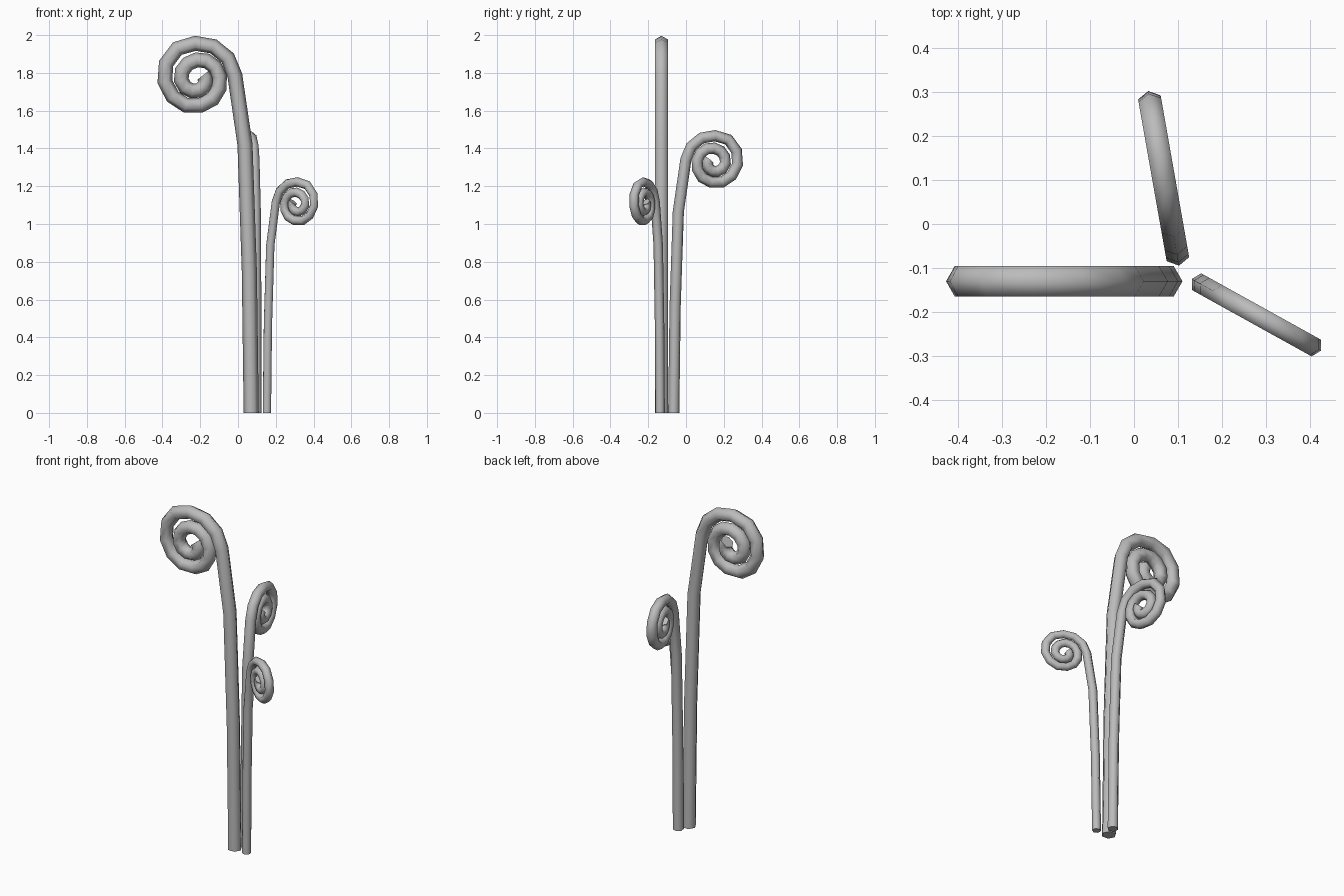
import bpy, bmesh
from math import cos, sin, pi, radians
from mathutils import Vector

if "Cube" in bpy.data.objects:
    bpy.data.objects.remove(bpy.data.objects["Cube"], do_unlink=True)

grey = bpy.data.materials.new("plain grey")
grey.use_nodes = True
colour = (0.5, 0.5, 0.5, 1)
grey.diffuse_color = colour
grey.node_tree.nodes["Principled BSDF"].inputs["Base Color"].default_value = colour

SIDES, RADIUS = 6, 0.04


def frond_path():
    """Stem and curled head in the frond's own plane: (outward, up)."""
    points = [Vector(p) for p in ((0, 0), (0.01, 0.75), (0.033, 1.42))]
    radii = [0.194, 0.19, 0.188, 0.187, 0.194, 0.188, 0.178, 0.166, 0.156,
             0.142, 0.132, 0.121, 0.113, 0.108, 0.103, 0.099, 0.096, 0.094,
             0.091, 0.083, 0.073, 0.062, 0.051, 0.042, 0.036, 0.03]
    for i, r in enumerate(radii):
        a = radians(5 + 30 * i)
        points.append(Vector((0.28 - r * cos(a), 1.77 + r * sin(a))))
    return points


def frond(name, base, heading, scale):
    """Sweep a hexagon, corner outward, along the path."""
    out = Vector((cos(radians(heading)), sin(radians(heading)), 0))
    side, up = Vector((-out.y, out.x, 0)), Vector((0, 0, 1))
    path = frond_path()
    bm = bmesh.new()
    rings = []
    for i, p in enumerate(path):
        before = (p - path[i - 1]).normalized() if i else Vector((0, 1))
        after = (path[i + 1] - p).normalized() if i + 1 < len(path) else before
        t = (before + after).normalized() if i else before
        normal = out * t.y - up * t.x
        centre = Vector((base[0], base[1], 0)) + (out * p.x + up * p.y) * scale
        rings.append([bm.verts.new(centre + RADIUS * scale *
                      (normal * cos(2 * pi * k / SIDES) + side * sin(2 * pi * k / SIDES)))
                      for k in range(SIDES)])
    for a, b in zip(rings, rings[1:]):
        for k in range(SIDES):
            n = (k + 1) % SIDES
            bm.faces.new((a[k], a[n], b[n], b[k]))
    bm.faces.new(rings[0])
    bm.faces.new(rings[-1])
    bmesh.ops.recalc_face_normals(bm, faces=bm.faces)
    mesh = bpy.data.meshes.new(name)
    bm.to_mesh(mesh)
    bm.free()
    mesh.materials.append(grey)
    obj = bpy.data.objects.new(name, mesh)
    bpy.context.collection.objects.link(obj)
    bpy.ops.object.select_all(action="DESELECT")
    obj.select_set(True)
    bpy.context.view_layer.objects.active = obj
    bpy.ops.object.shade_smooth_by_angle(angle=radians(75))


# Three curled fronds sharing one shape
frond("tall_frond", (0.07, -0.13), 180, 1.0)
frond("middle_frond", (0.097, -0.065), 100, 0.75)
frond("short_frond", (0.153, -0.137), -29, 0.625)
